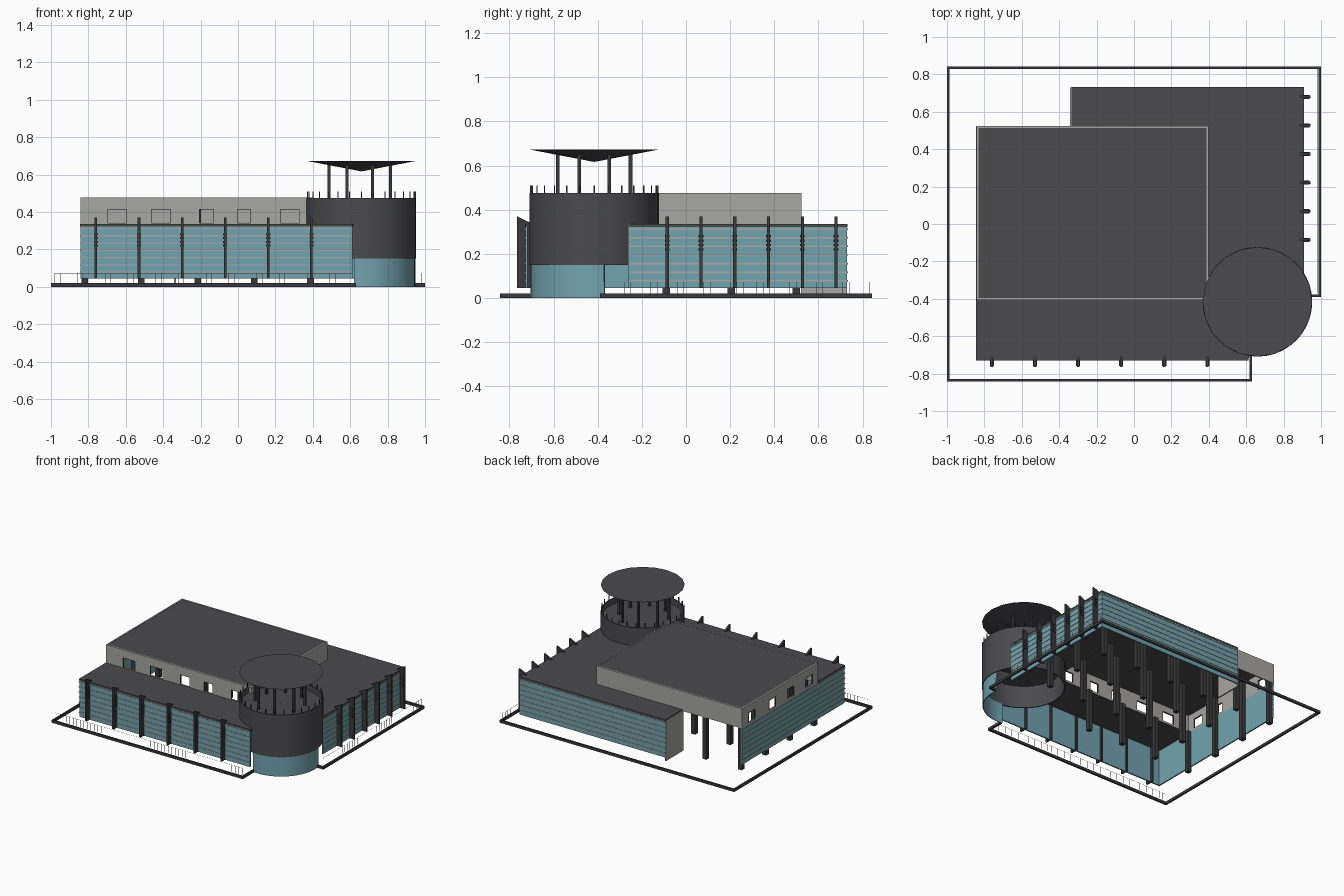
import bpy, bmesh, math
from mathutils import Matrix

if "Cube" in bpy.data.objects:
    bpy.data.objects.remove(bpy.data.objects["Cube"])


def mat(name, c):
    m = bpy.data.materials.new(name)
    m.diffuse_color = (*c, 1)
    m.use_nodes = True
    m.node_tree.nodes["Principled BSDF"].inputs["Base Color"].default_value = m.diffuse_color
    return m


ROOF = mat("dark_roof", (0.070, 0.069, 0.077))
DARK = mat("charcoal_metal", (0.042, 0.042, 0.045))
TEAL = mat("teal_glass", (0.17, 0.37, 0.425))
BEIGE = mat("warm_grey_wall", (0.39, 0.385, 0.365))


def finish(name, bm, m):
    bmesh.ops.recalc_face_normals(bm, faces=bm.faces)
    me = bpy.data.meshes.new(name)
    bm.to_mesh(me)
    bm.free()
    me.materials.append(m)
    ob = bpy.data.objects.new(name, me)
    bpy.context.collection.objects.link(ob)
    return ob


def boxes(name, items, m):
    """One object from boxes given as (x0, x1, y0, y1, z0, z1)."""
    bm = bmesh.new()
    for x0, x1, y0, y1, z0, z1 in items:
        M = Matrix.Translation(((x0 + x1) / 2, (y0 + y1) / 2, (z0 + z1) / 2))
        M = M @ Matrix.Diagonal((x1 - x0, y1 - y0, z1 - z0, 1))
        bmesh.ops.create_cube(bm, size=1, matrix=M)
    return finish(name, bm, m)


def prism(bm, pts, vec):
    f = bm.faces.new([bm.verts.new(p) for p in pts])
    r = bmesh.ops.extrude_face_region(bm, geom=[f])
    bmesh.ops.translate(bm, vec=vec, verts=[v for v in r["geom"] if isinstance(v, bmesh.types.BMVert)])


def smooth(ob):
    bpy.ops.object.select_all(action='DESELECT')
    ob.select_set(True)
    bpy.context.view_layer.objects.active = ob
    bpy.ops.object.shade_smooth_by_angle(angle=math.radians(35))


def lathe(name, prof, m, a0=0, a1=360, n=40):
    """Sweep a closed (r, z) profile around the tower axis."""
    bm = bmesh.new()
    full = a1 - a0 >= 360
    rings = []
    for i in range(n if full else n + 1):
        a = math.radians(a0 + (a1 - a0) * i / n)
        rings.append([bm.verts.new((CX + r * math.cos(a), CY + r * math.sin(a), z)) for r, z in prof])
    k = len(prof)
    for i in range(n):
        A, B = rings[i], rings[(i + 1) % len(rings)]
        for j in range(k):
            bm.faces.new((A[j], B[j], B[(j + 1) % k], A[(j + 1) % k]))
    if not full:
        bm.faces.new(rings[0])
        bm.faces.new(rings[-1])
    return finish(name, bm, m)


CX, CY, R = 0.66, -0.416, 0.293        # tower
L, F, RT, B = -0.842, -0.728, 0.907, 0.73  # main walls
T = 0.01
Z0, Z1 = 0.045, 0.325

# perimeter curb
w = 0.013
boxes("curb", [(-1, 0.63, -0.842, -0.842 + w, 0, 0.02), (-1, 1, 0.842 - w, 0.842, 0, 0.02),
               (-1, -1 + w, -0.842, 0.842, 0, 0.02), (1 - w, 1, -0.39, 0.842, 0, 0.02),
               (0.63 - w, 0.63, -0.842, -0.705, 0, 0.02), (0.945, 1, -0.39, -0.39 + w, 0, 0.02)], DARK)

# very thin railing along front and right
rail = []
t = 0.0006
for i in range(54):
    x = -0.98 + i * 0.03
    rail.append((x - t, x + t, -0.82 - t, -0.82 + t, 0.02, 0.073))
for i in range(41):
    y = -0.37 + i * 0.03
    rail.append((0.98 - t, 0.98 + t, y - t, y + t, 0.02, 0.073))
rail += [(-0.98, 0.612, -0.82 - t, -0.82 + t, 0.072, 0.073), (0.98 - t, 0.98 + t, -0.37, 0.83, 0.072, 0.073)]
boxes("railing", rail, BEIGE)

# glazed outer walls
boxes("glass_walls", [(L, 0.612, F, F + T, Z0, Z1), (RT - T, RT, -0.262, B, Z0, Z1),
                      (-0.335, RT, B - T, B, Z0, Z1), (L, L + T, F, 0.52, Z0, Z1)], TEAL)

# horizontal strips on the glass
strips = []
for i in range(7):
    a = 0.075 + i * 0.039
    b = a + 0.006
    strips += [(L - 0.003, 0.612, F - 0.003, F, a, b), (RT, RT + 0.003, -0.258, B, a, b),
               (-0.335, RT + 0.003, B, B + 0.003, a, b), (L - 0.003, L, F - 0.003, 0.52, a, b)]
boxes("wall_strips", strips, BEIGE)
boxes("back_end_wall", [(-0.341, -0.331, 0.52, B, 0.02, 0.33)], BEIGE)

# lower roof, open below the upper block
bm = bmesh.new()
e = 0.002
pts = [(L - e, F - e), (0.612, F - e), (0.65, -0.42), (RT + e, -0.265), (RT + e, B + e), (-0.335, B + e),
       (-0.335, 0.52), (0.395, 0.52), (0.395, -0.4), (L - e, -0.4)]
prism(bm, [(x, y, 0.322) for x, y in pts], (0, 0, 0.014))
finish("lower_roof", bm, ROOF)

# upper block walls with window openings
UX0, UX1, UY0, UY1, UZ0, UZ1 = -0.842, 0.397, -0.405, 0.523, 0.325, 0.476
WB, WT = 0.34, 0.415


def segments(start, end, wins):
    """Spans of wall around openings: (a, b, z0, z1)."""
    out, c = [], start
    for a, b in wins:
        out += [(c, a, UZ0, UZ1), (a, b, UZ0, WB), (a, b, WT, UZ1)]
        c = b
    return out + [(c, end, UZ0, UZ1)]


front_w = [(-0.697, -0.593), (-0.465, -0.358), (-0.208, -0.128), (-0.006, 0.07), (0.225, 0.33)]
left_w = [(-0.34, -0.25), (-0.11, -0.03), (0.11, 0.19), (0.36, 0.44)]
walls = [(a, b, UY0, UY0 + T, c, d) for a, b, c, d in segments(UX0, UX1, front_w)]
walls += [(UX0, UX0 + T, a, b, c, d) for a, b, c, d in segments(UY0, UY1, left_w)]
walls += [(UX0, UX1, UY1 - T, UY1, UZ0, UZ1), (UX1 - T, UX1, UY0, UY1, UZ0, UZ1)]
boxes("upper_walls", walls, BEIGE)
boxes("upper_roof", [(UX0 + T, UX1 - T, UY0 + T, UY1 - T, 0.464, 0.474)], ROOF)

# thin window frames
fr = []
q = 0.002
for a, b in front_w:
    fr += [(s, s + q, UY0 - 0.001, UY0 + T, WB, WT) for s in (a, b - q)]
    fr.append((a, b, UY0 - 0.001, UY0 + T, WT - q, WT))
for a, b in left_w:
    fr += [(UX0 - 0.001, UX0 + T, s, s + q, WB, WT) for s in (a, b - q)]
    fr.append((UX0 - 0.001, UX0 + T, a, b, WT - q, WT))
boxes("window_frames", fr, DARK)

# structural columns on a grid
cols = []
h = 0.017
for i in range(6):
    for j in range(4):
        x, y = -0.82 + i * 0.302, -0.385 + j * 0.295
        if math.hypot(x - CX, y - CY) < R + 0.03:
            continue
        top = 0.466 if x < 0.37 and -0.38 < y < 0.51 else 0.325
        cols.append((x - h, x + h, y - h, y + h, 0, top))
boxes("columns", cols, DARK)

# facade fins with sloped tops, plus brackets
bm = bmesh.new()
brackets = []
prof = [(-0.025, Z0), (0.037, Z0), (0.037, 0.37), (-0.025, 0.34)]
for i in range(6):
    x, y = -0.76 + i * 0.2305, -0.085 + i * 0.153
    prism(bm, [(x - 0.007, F - d, z) for d, z in prof], (0.014, 0, 0))
    prism(bm, [(RT + d, y - 0.007, z) for d, z in prof], (0, 0.014, 0))
    for z in (0.215, 0.235, 0.255, 0.275):
        brackets += [(x - 0.011, x + 0.011, F - 0.03, F, z, z + 0.01),
                     (RT, RT + 0.03, y - 0.011, y + 0.011, z, z + 0.01)]
finish("facade_fins", bm, DARK)
boxes("fin_brackets", brackets, DARK)

# round corner tower: open drum, deck, glass entrance arc
smooth(lathe("tower_drum", [(R, 0.15), (R, 0.475), (R - 0.008, 0.475), (R - 0.008, 0.15)], ROOF))
lathe("tower_deck", [(0.001, 0.43), (R - 0.006, 0.43), (R - 0.006, 0.42), (0.001, 0.42)], ROOF)
smooth(lathe("entrance_glass", [(R - 0.005, 0), (R - 0.005, 0.155), (R - 0.011, 0.155), (R - 0.011, 0)],
             TEAL, -98, 9, 16))

# rim pickets and canopy posts
pk = []
for i in range(28):
    a = math.tau * i / 28
    x, y = CX + (R - 0.005) * math.cos(a), CY + (R - 0.005) * math.sin(a)
    pk.append((x - 0.003, x + 0.003, y - 0.003, y + 0.003, 0.47, 0.51))
boxes("rim_pickets", pk, DARK)
posts = []
for i in range(8):
    a = math.tau * (i + 0.5) / 8
    x, y = CX - 0.01 + 0.178 * math.cos(a), CY + 0.178 * math.sin(a)
    posts.append((x - 0.008, x + 0.008, y - 0.008, y + 0.008, 0.42, 0.65))
boxes("canopy_posts", posts, DARK)

# inverted cone canopy
bm = bmesh.new()
bmesh.ops.create_cone(bm, cap_ends=True, segments=20, radius1=0.001, radius2=R, depth=0.056,
                      matrix=Matrix.Translation((CX, CY, 0.645)))
finish("canopy", bm, ROOF)
